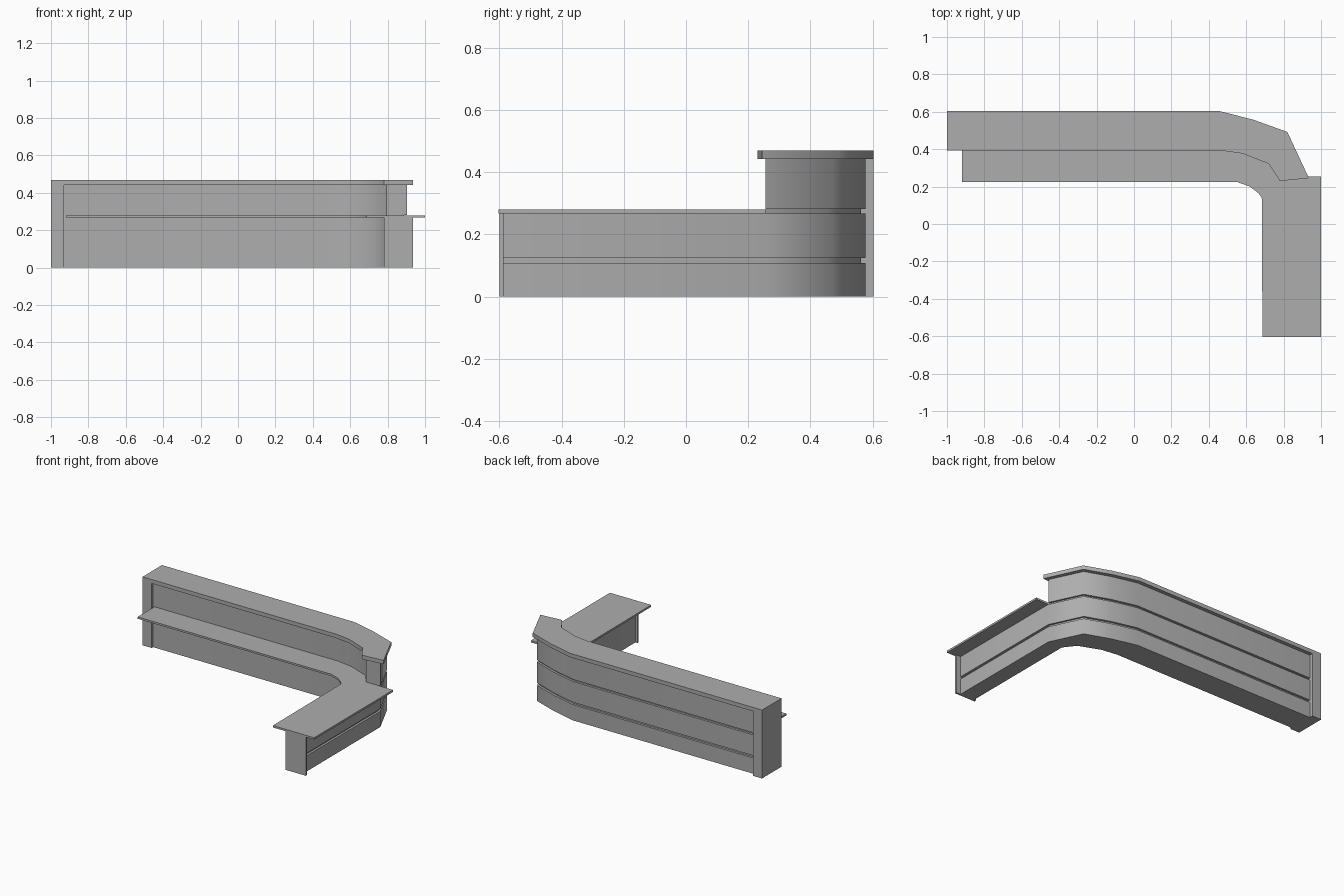
import bpy
import bmesh
import math
from mathutils import Vector

cube = bpy.data.objects.get("Cube")
if cube:
    bpy.data.objects.remove(cube, do_unlink=True)

GREY = (0.42, 0.42, 0.42, 1)
grey = bpy.data.materials.new("plain grey")
grey.use_nodes = True
grey.diffuse_color = GREY
grey.node_tree.nodes["Principled BSDF"].inputs["Base Color"].default_value = GREY


def finish(name, bm):
    bmesh.ops.recalc_face_normals(bm, faces=bm.faces)
    mesh = bpy.data.meshes.new(name)
    bm.to_mesh(mesh)
    bm.free()
    mesh.materials.append(grey)
    obj = bpy.data.objects.new(name, mesh)
    bpy.context.collection.objects.link(obj)
    bpy.ops.object.select_all(action='DESELECT')
    obj.select_set(True)
    bpy.context.view_layer.objects.active = obj
    bpy.ops.object.shade_smooth_by_angle(angle=math.radians(50))


def raise_faces(bm, faces, height):
    """Extrude flat faces vertically."""
    new = bmesh.ops.extrude_face_region(bm, geom=faces, use_keep_orig=True)
    verts = [g for g in new["geom"] if isinstance(g, bmesh.types.BMVert)]
    bmesh.ops.translate(bm, verts=verts, vec=(0, 0, height))


def strip(outer, inner, z0, z1):
    """Solid band between two plan paths with matching points."""
    bm = bmesh.new()
    a, b = ([bm.verts.new((x, y, z0)) for x, y in path] for path in (outer, inner))
    faces = [bm.faces.new((a[i], a[i + 1], b[i + 1], b[i])) for i in range(len(a) - 1)]
    raise_faces(bm, faces, z1 - z0)
    return bm


# Raised counter that turns down into the end panel as one piece
counter_outer = [(-1, .603), (-.93, .603), (.46, .603), (.64, .557), (.82, .492), (.935, .245)]
counter_inner = [(-1, .392), (-.93, .392), (.47, .392), (.58, .377), (.72, .322), (.78, .23)]
bm = strip(counter_outer, counter_inner, .443, .47)
end = [f for f in bm.faces
       if f.calc_center_median().x < -.94 and f.calc_center_median().z < .444 and abs(f.normal.z) > .9]
new = bmesh.ops.extrude_face_region(bm, geom=end)
for g in new["geom"]:
    if isinstance(g, bmesh.types.BMVert):
        g.co.z = 0
finish("counter_and_end_panel", bm)

# Curved wall: a core with cladding bands, leaving shadow grooves between them
wall_outer = [Vector(p) for p in
              [(-.93, .577), (.455, .577), (.63, .533), (.80, .472), (.903, .255), (.903, -.587)]]
wall_inner = [Vector(p) for p in
              [(-.93, .407), (.475, .407), (.59, .39), (.735, .333), (.795, .255), (.795, -.587)]]
groove = [o + (i - o).normalized() * .015 for o, i in zip(wall_outer, wall_inner)]

finish("lower_wall_core", strip(groove, wall_inner, 0, .267))
finish("upper_wall_core", strip(groove[:-1], wall_inner[:-1], .267, .443))
finish("bottom_cladding", strip(wall_outer, groove, 0, .108))
finish("middle_cladding", strip(wall_outer, groove, .124, .267))
finish("top_cladding", strip(wall_outer[:-1], groove[:-1], .281, .443))

# Lower worktop with a rounded inner corner, its back edge buried in the wall
bm = bmesh.new()
outline = [(-.92, .225), (.55, .225), (.62, .2), (.665, .165), (.683, .14), (.687, -.603),
           (1, -.603), (1, .255), (.85, .255), (.72, .39), (.5, .45), (-.92, .45)]
face = bm.faces.new([bm.verts.new((x, y, .267)) for x, y in outline])
raise_faces(bm, [face], .013)
finish("worktop", bm)

# Plate closing the short arm
finish("short_arm_end_plate", strip([(.78, -.587), (.935, -.587)],
                                    [(.78, -.6), (.935, -.6)], 0, .267))
